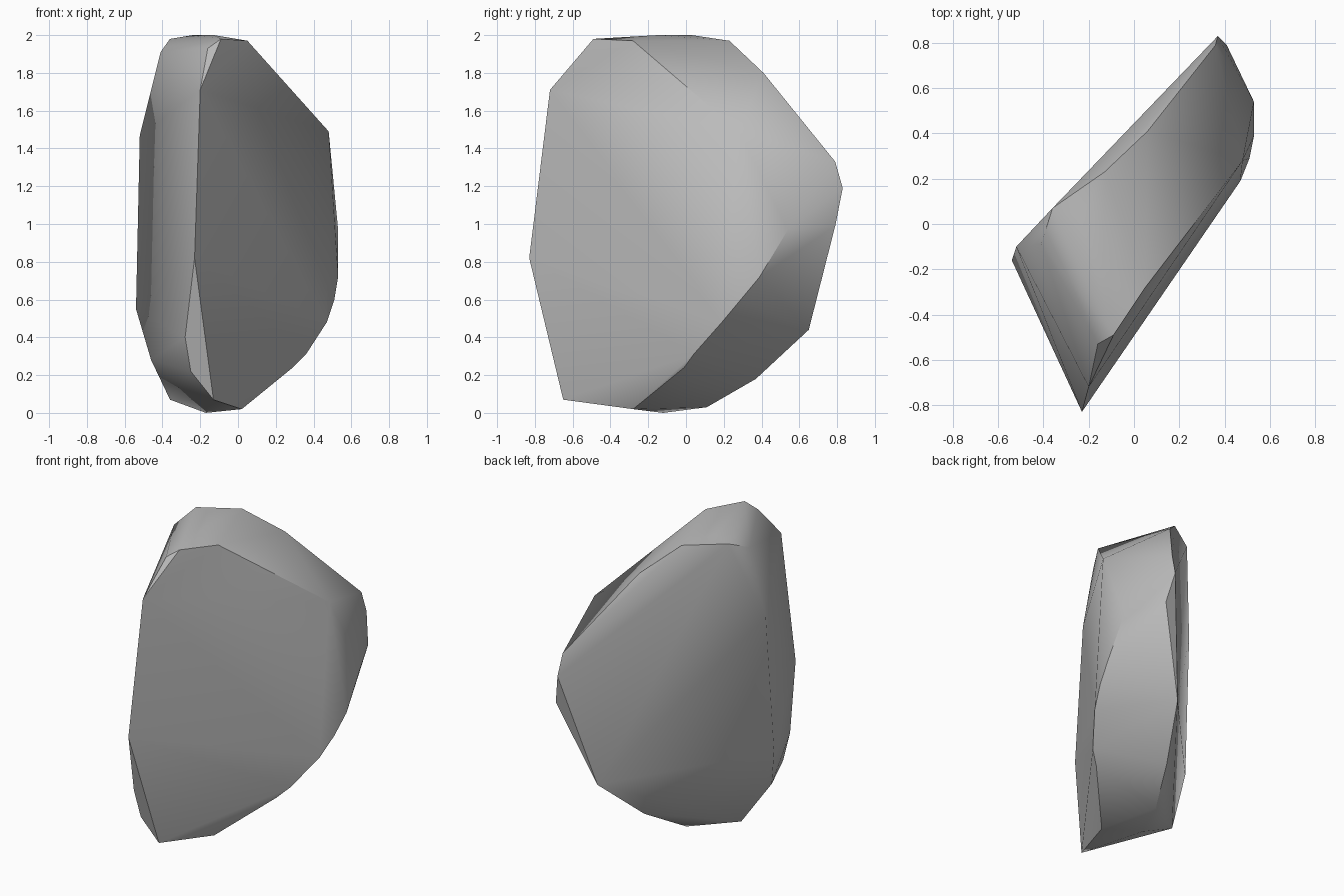
import bpy
import bmesh
import math

# Remove the default cube only
default_cube = bpy.data.objects.get("Cube")
if default_cube is not None:
    bpy.data.objects.remove(default_cube, do_unlink=True)


def make_material(name, colour):
    material = bpy.data.materials.new(name)
    material.use_nodes = True
    material.diffuse_color = colour
    shader = material.node_tree.nodes["Principled BSDF"]
    shader.inputs["Base Color"].default_value = colour
    shader.inputs["Roughness"].default_value = .9
    return material


def make_boulder(name, outlines, material):
    """Wrap a tight convex skin around the corner outlines of a chipped stone."""
    mesh = bpy.data.meshes.new(name)
    bm = bmesh.new()
    for outline in outlines:
        for corner in outline:
            bm.verts.new(corner)
    hull = bmesh.ops.convex_hull(bm, input=bm.verts[:])
    # Drop any corner that ended up inside the skin
    loose = [v for v in bm.verts if not v.link_faces]
    bmesh.ops.delete(bm, geom=loose, context='VERTS')
    bmesh.ops.recalc_face_normals(bm, faces=bm.faces[:])
    bm.to_mesh(mesh)
    bm.free()
    mesh.materials.append(material)
    boulder = bpy.data.objects.new(name, mesh)
    bpy.context.collection.objects.link(boulder)
    return boulder


# Broad front facet, running round from its lowest front corner
front_facet = [
    (-.23, -.83, .82), (-.2, -.72, 1.71), (-.09, -.49, 1.98),
    (.05, -.28, 1.97), (.48, .28, 1.49), (.53, .54, .97),
    (.53, .39, .72), (.51, .29, .6), (.47, .19, .48),
    (.36, .04, .31), (.29, -.01, .24), (.02, -.28, .02),
    (-.13, -.65, .07),
]

# Broad back facet, roughly parallel to the front one
back_facet = [
    (-.54, -.16, .55), (-.52, -.1, 1.47), (-.41, -.09, 1.91),
    (-.36, .07, 1.98), (-.13, .23, 1.97), (.06, .41, 1.8),
    (.36, .79, 1.33), (.37, .83, 1.19), (.41, .79, .99),
    (.2, .65, .44), (.05, .37, .18), (-.08, .11, .03),
    (-.36, -.07, .07),
]

# Chips along the rim between the two facets
rim_chips = [
    (-.16, -.53, 1.93), (-.24, .03, 2), (-.13, -.15, 2),
    (-.17, -.12, 0), (-.46, -.25, .28), (-.28, -.7, .4),
    (-.25, -.67, .22),
]

stone_grey = make_material("stone grey", (.5, .5, .5, 1))
boulder = make_boulder("boulder", [front_facet, back_facet, rim_chips], stone_grey)

# Soft shading across shallow facets, crisp ridges elsewhere
bpy.ops.object.select_all(action='DESELECT')
boulder.select_set(True)
bpy.context.view_layer.objects.active = boulder
bpy.ops.object.shade_smooth_by_angle(angle=math.radians(35))
